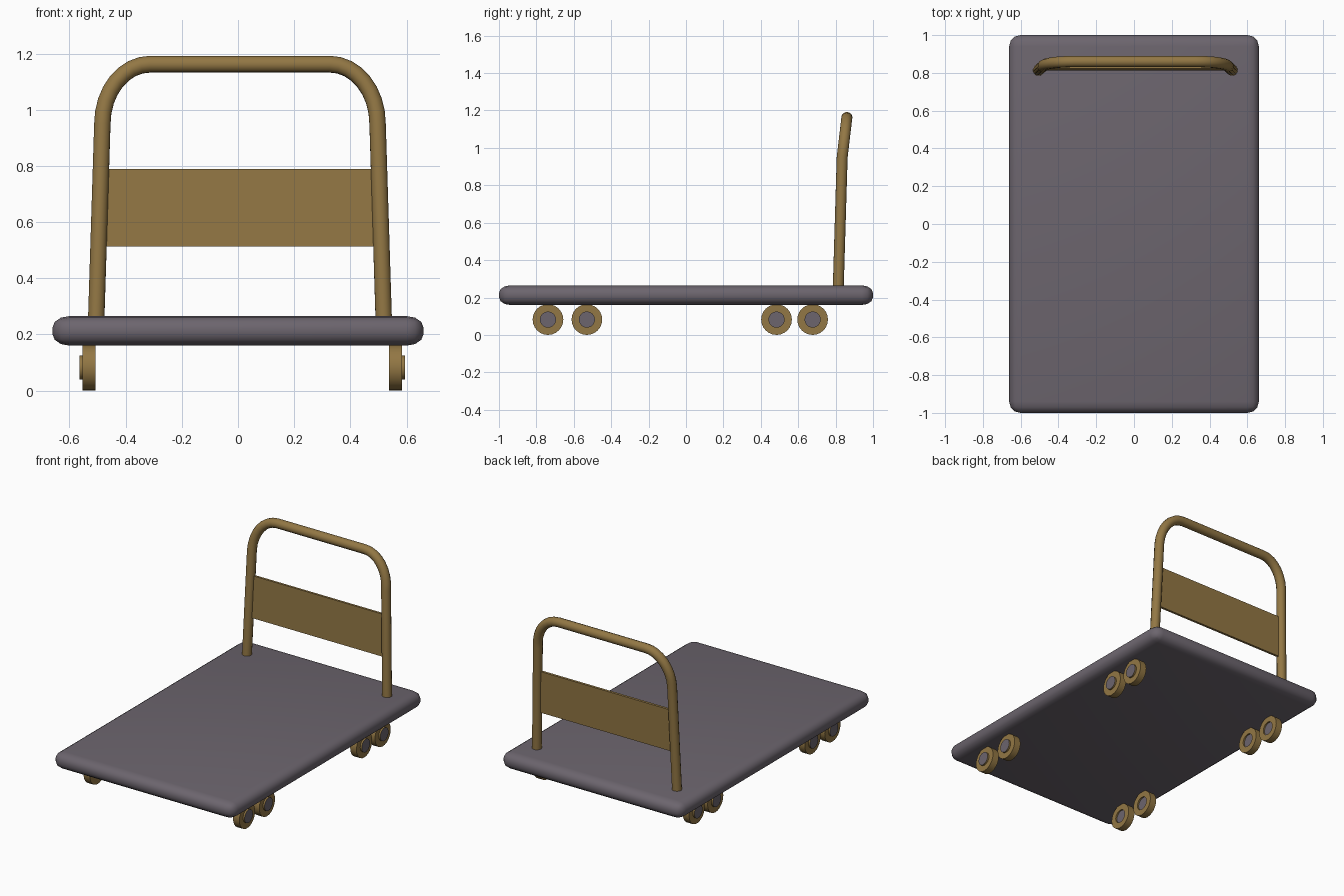
import bpy, bmesh, math
from mathutils import Matrix

if "Cube" in bpy.data.objects:
    bpy.data.objects.remove(bpy.data.objects["Cube"])


def material(name, rgb):
    m = bpy.data.materials.new(name)
    m.diffuse_color = (*rgb, 1)
    m.use_nodes = True
    m.node_tree.nodes["Principled BSDF"].inputs["Base Color"].default_value = m.diffuse_color
    return m


BROWN = material("ochre brown", (0.29, 0.185, 0.058))
GREY = material("warm grey", (0.15, 0.13, 0.155))


def add_object(name, bm, mats, angle):
    bmesh.ops.recalc_face_normals(bm, faces=bm.faces)
    me = bpy.data.meshes.new(name)
    bm.to_mesh(me)
    bm.free()
    for m in mats:
        me.materials.append(m)
    ob = bpy.data.objects.new(name, me)
    bpy.context.collection.objects.link(ob)
    smooth(ob, angle)
    return ob


def smooth(ob, angle):
    bpy.ops.object.select_all(action='DESELECT')
    ob.select_set(True)
    bpy.context.view_layer.objects.active = ob
    bpy.ops.object.shade_smooth_by_angle(angle=math.radians(angle))


# Deck: rounded slab, bevelled and then flattened a little
bm = bmesh.new()
bmesh.ops.create_cube(bm, size=1, matrix=Matrix.Diagonal((1.322, 2.0, 0.15, 1)))
bmesh.ops.bevel(bm, geom=bm.edges[:], offset=0.06, segments=3, profile=0.5,
                affect='EDGES')
bmesh.ops.scale(bm, vec=(1, 1, 0.7), verts=bm.verts)
bmesh.ops.translate(bm, vec=(0, 0, 0.2125), verts=bm.verts)
add_object("deck", bm, [GREY], 40)

# Handle: bent tube, leaning back, with elliptical corners
HX = 0.007
half = [(0.512, 0.814, 0.25)]
for i in range(9):
    a = math.radians(90 * i / 8)
    z = 0.95 + 0.212 * math.sin(a)
    half.append((0.32 + 0.17 * math.cos(a), 0.835 + 0.025 * (z - 0.95) / 0.212, z))
path = half + [(-x, y, z) for x, y, z in reversed(half)]
cu = bpy.data.curves.new("handle", 'CURVE')
cu.dimensions = '3D'
cu.bevel_depth = 0.03
cu.bevel_resolution = 4
cu.use_fill_caps = True
sp = cu.splines.new('POLY')
sp.points.add(len(path) - 1)
for p, (x, y, z) in zip(sp.points, path):
    p.co = (x + HX, y, z, 1)
handle = bpy.data.objects.new("handle", cu)
bpy.context.collection.objects.link(handle)
bpy.context.view_layer.objects.active = handle
handle.select_set(True)
bpy.ops.object.convert(target='MESH')
handle = bpy.context.view_layer.objects.active
handle.data.materials.clear()
handle.data.materials.append(BROWN)
smooth(handle, 50)

# Panel between the handle legs, with the same lean
bm = bmesh.new()
bmesh.ops.create_cube(bm, size=1, matrix=Matrix.Translation((HX, 0.826, 0.651))
                      @ Matrix.Rotation(-0.03, 4, 'X')
                      @ Matrix.Diagonal((0.985, 0.016, 0.276, 1)))
add_object("handle_panel", bm, [BROWN], 30)


# Wheels: turned profile (x, radius) with a raised outer hub and inner recess
R, HUB, SIDES = 0.082, 0.043, 24
PROFILE = [(0.533, HUB), (0.523, HUB), (0.523, R), (0.569, R),
           (0.569, HUB), (0.580, HUB)]


def wheel(name, side, y):
    bm = bmesh.new()
    rings = []
    for x, r in PROFILE:
        rings.append([bm.verts.new((0.015 + side * x,
                                    y + r * math.cos(math.tau * k / SIDES),
                                    R + r * math.sin(math.tau * k / SIDES)))
                      for k in range(SIDES)])
    for a, b in zip(rings, rings[1:]):
        for k in range(SIDES):
            n = (k + 1) % SIDES
            bm.faces.new((a[k], a[n], b[n], b[k]))
    # grey hub caps on both faces
    for ring in (rings[0], rings[-1]):
        bm.faces.new(ring).material_index = 1
    add_object(name, bm, [BROWN, GREY], 40)


for side, label in ((1, "right"), (-1, "left")):
    for i, y in enumerate((-0.738, -0.53, 0.484, 0.677)):
        wheel(f"{label}_wheel_{i + 1}", side, y)
